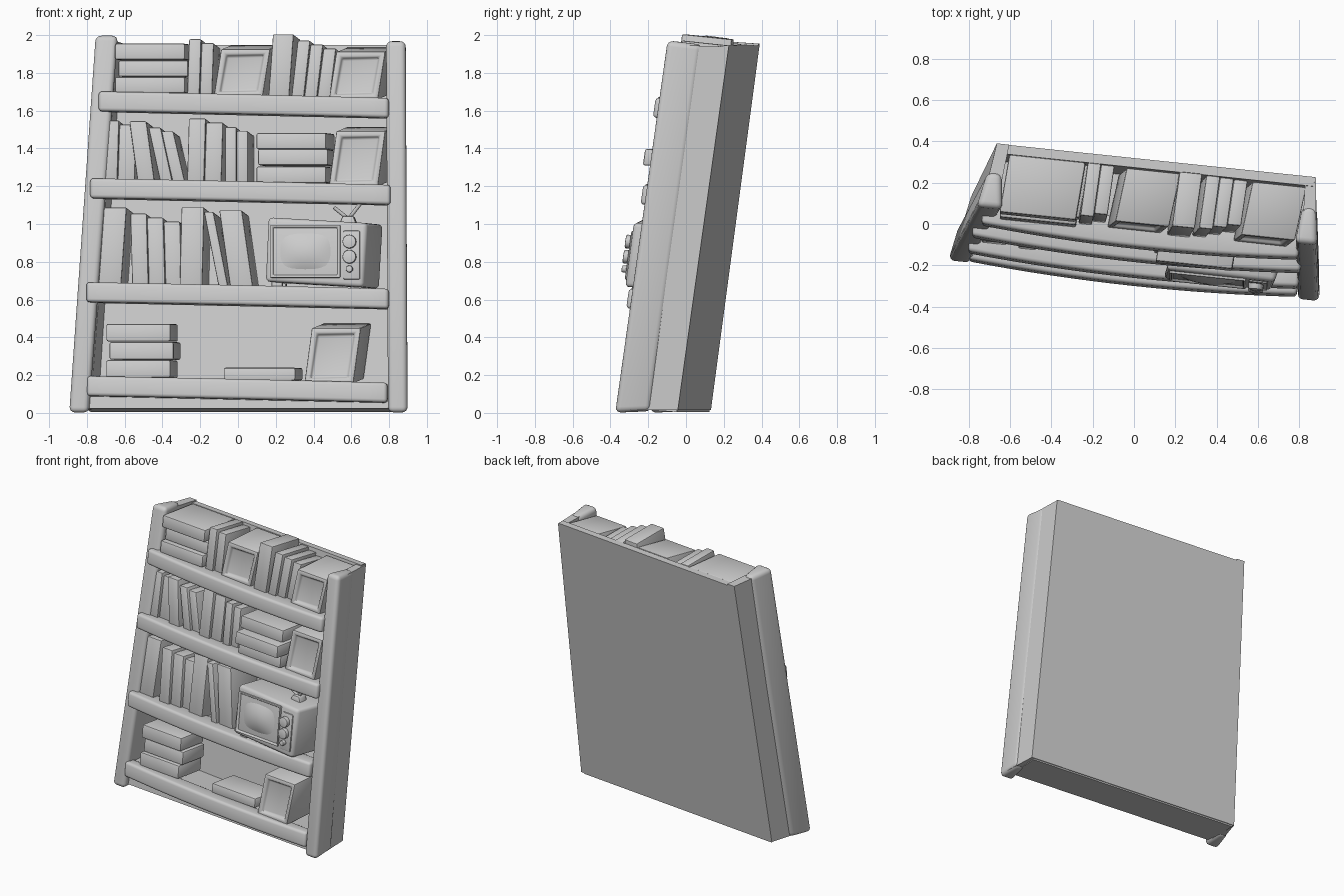
import bpy, bmesh, math
from mathutils import Vector

if "Cube" in bpy.data.objects:
    bpy.data.objects.remove(bpy.data.objects["Cube"])


def P(x, z, d=0.0):
    """Front-view position x, z plus depth d (0 = front plane, 1 = back) in the leaning, turned frame."""
    return Vector((x + 0.03 * d, -0.265 - 0.105 * x + 0.14 * z + 0.30 * d, z - 0.02 * d))


def quad(x0, x1, z0, z1, lean=0.0, lean_right=None):
    """Four-sided front outline whose top is shifted sideways."""
    right = lean if lean_right is None else lean_right
    return [(x0, z0), (x1, z0), (x1 + right, z1), (x0 + lean, z1)]


def disc(x, z, r, n=16):
    return [(x + r * math.cos(math.tau * i / n), z + r * math.sin(math.tau * i / n)) for i in range(n)]


def finish(name, bm, bevel, segs=2):
    bmesh.ops.recalc_face_normals(bm, faces=bm.faces)
    if bevel:
        edges = [e for e in bm.edges if len(e.link_faces) == 2 and e.calc_face_angle() > 0.5]
        bmesh.ops.bevel(bm, geom=edges, offset=bevel, segments=segs, profile=0.5,
                        affect='EDGES', clamp_overlap=True)
    me = bpy.data.meshes.new(name)
    bm.to_mesh(me)
    bm.free()
    bpy.context.collection.objects.link(bpy.data.objects.new(name, me))


def solid(name, front, d0=0.0, d1=0.87, back=None, skew=(0, 0), bevel=0.01, segs=2, inset=None):
    """Prism from a front outline; optional back outline, skew and recessed front panel."""
    bm = bmesh.new()
    back = back or [(x + skew[0], z + skew[1]) for x, z in front]
    f = [bm.verts.new(P(x, z, d0)) for x, z in front]
    b = [bm.verts.new(P(x, z, d1)) for x, z in back]
    face = bm.faces.new(f)
    bm.faces.new(b[::-1])
    n = len(f)
    for i in range(n):
        bm.faces.new((f[i], b[i], b[(i + 1) % n], f[(i + 1) % n]))
    bmesh.ops.recalc_face_normals(bm, faces=bm.faces)
    if inset:
        bmesh.ops.inset_region(bm, faces=[face], thickness=inset, depth=0)
        bmesh.ops.inset_region(bm, faces=[face], thickness=0.014, depth=-0.022)
    finish(name, bm, bevel, segs)


# Case: posts tapering into the sides, back, base
solid("left_post", quad(-.90, -.79, 0, 2, .14, .155), -.03, .55,
      back=quad(-.865, -.795, .02, 1.99, .14), bevel=.03, segs=4)
solid("right_post", quad(.79, .90, 0, 1.97, -.01), -.06, .55,
      back=quad(.81, .88, .02, 1.96, -.01), bevel=.03, segs=4)
solid("left_side", quad(-.87, -.80, .02, 1.975, .14), .2, 1.02, back=quad(-.82, -.76, .035, 1.975, .125), bevel=0)
solid("right_side", quad(.82, .885, .02, 1.95, -.01), .2, 1.02, back=quad(.80, .85, .035, 1.96), bevel=0)
solid("back_panel", quad(-.815, .845, .035, 1.965, .13, 0), .87, 1.02, bevel=0)
solid("base", quad(-.81, .83, .025, .12), .1, 1.0, bevel=0)

# Shelves: bowed front lip and a board behind; each has left x, right x, left top z
SHELVES = [(-.80, .79, .195), (-.80, .80, .69), (-.78, .81, 1.24), (-.735, .80, 1.70)]


def shelf_top(row, x):
    x0, x1, z = SHELVES[row - 1]
    return z - .035 * (x - x0) / (x1 - x0)


for row, (x0, x1, top) in enumerate(SHELVES, 1):
    out = .015 if row == 1 else .045
    bm = bmesh.new()
    loops = []
    for k in range(17):
        t = k / 16
        x = x0 + (x1 - x0) * t
        z = shelf_top(row, x)
        d = -(out + .13 * t * (1 - t)) / .30
        loops.append([bm.verts.new(P(x, *c)) for c in ((z - .105, d), (z, d), (z, .2), (z - .105, .2))])
    for a, b in zip(loops, loops[1:]):
        for j in range(4):
            bm.faces.new((a[j], a[j - 3], b[j - 3], b[j]))
    bm.faces.new(loops[0])
    bm.faces.new(loops[-1][::-1])
    finish(f"shelf_lip_{row}", bm, .018, 3)
    left = -.81 + .07 * top
    solid(f"shelf_board_{row}", [(x, shelf_top(row, x) - s) for x, s in
                                 ((left, .085), (.825, .085), (.825, .008), (left, .008))], .1, .9, bevel=0)

# Upright books in groups: left x, right x, count, height, lean
UPRIGHT = {
    4: [(-.27, -.14, 2, .29, .01), (.16, .27, 1, .325, .025), (.28, .48, 3, .295, .035)],
    3: [(-.73, -.55, 2, .31, .01), (-.53, -.44, 1, .31, -.045), (-.41, -.28, 2, .28, -.065),
        (-.27, -.09, 2, .33, .01), (-.07, .05, 2, .29, 0)],
    2: [(-.74, -.62, 1, .40, .03), (-.56, -.30, 3, .37, -.01), (-.31, -.19, 1, .41, .01),
        (-.10, -.05, 1, .39, -.08), (-.04, .08, 1, .40, -.06)],
}
for row, groups in UPRIGHT.items():
    for g, (x0, x1, n, h, lean) in enumerate(groups, 1):
        w = (x1 - x0) / n
        for k in range(n):
            x = x0 + k * w
            z = shelf_top(row, x)
            solid(f"book_{row}_{g}_{k + 1}", quad(x, x + w, z - .02, z + h - .018 * k, lean),
                  .06 * k + .03 * (g % 2) - .02, skew=(.01, -.01), bevel=.008)

# Stacks of lying books: row, left x, right x, count, thickness, depth, depth step of odd books
for s, (row, x0, x1, n, h, d, step) in enumerate([(4, -.65, -.28, 3, .088, -.06, .08),
                                                  (3, .10, .47, 3, .089, -.12, -.2),
                                                  (1, -.70, -.36, 3, .096, .05, .05),
                                                  (1, -.08, .30, 1, .07, .1, 0)], 1):
    for k in range(n):
        z, odd = shelf_top(row, x0) + h * k - .005, k % 2
        solid(f"lying_book_{s}_{k + 1}", quad(x0 + .015 * odd, x1 + .015 * odd, z, z + h - .003),
              d + step * odd, .75 if row < 4 else .87, skew=(.02, .012), bevel=.01)

# Leaning picture frames with recessed panel: row, left x
for k, (row, x) in enumerate([(4, -.13), (4, .48), (3, .48), (1, .35)], 1):
    z = shelf_top(row, x)
    solid(f"picture_frame_{k}", quad(x, x + .26, z - .015, z + (.24 if row == 4 else .28), .04),
          0, .85, skew=(.03, .04), bevel=.008, inset=.038)

# Television: body, screen surround, bulged screen, knobs, feet, antenna
TD = -.27
solid("tv_body", [(.15, .69), (.67, .66), (.69, 1.0), (.165, 1.03)], TD, .7, skew=(.06, .01), bevel=.022, segs=3)
solid("tv_screen_surround", quad(.18, .55, .71, .99), TD - .04, TD + .1, bevel=.01, inset=.015)
bm = bmesh.new()
steps = [i / 6 - 1 for i in range(13)]
grid = [[bm.verts.new(P(.365 + .158 * u, .85 + .113 * v, TD + .035 - .12 * (1 - u * u) * (1 - v * v)))
         for u in steps] for v in steps]
for lo, hi in zip(grid, grid[1:]):
    for i in range(12):
        bm.faces.new((lo[i], lo[i + 1], hi[i + 1], hi[i]))
finish("tv_screen", bm, 0)
solid("tv_control_panel", quad(.565, .655, .70, .96), TD - .03, TD + .1)
for k, (z, r) in enumerate(((.90, .036), (.82, .036), (.755, .018)), 1):
    solid(f"tv_knob_{k}", disc(.6, z, r), TD - .12, TD + .05, bevel=.005)
for side, x in (("left", .21), ("right", .63)):
    for end, d in (("front", -.15), ("back", .5)):
        solid(f"tv_foot_{end}_{side}", quad(x - .03, x + .03, .65, .72), d, d + .15)
solid("antenna_base", quad(.53, .63, .99, 1.045, .02, -.02), .05, .3, bevel=.012)
for side, tip in (("left", (.505, 1.09)), ("right", (.645, 1.11))):
    cu = bpy.data.curves.new("antenna_rod", 'CURVE')
    cu.dimensions = '3D'
    cu.bevel_depth = .01
    cu.use_fill_caps = True
    sp = cu.splines.new('POLY')
    sp.points.add(1)
    sp.points[0].co = (*P(.58, 1.03, .17), 1)
    sp.points[1].co = (*P(*tip, .1), 1)
    bpy.context.collection.objects.link(bpy.data.objects.new(f"antenna_rod_{side}", cu))

# Smooth rounded edges, keep hard corners
for ob in bpy.context.scene.objects:
    ob.select_set(ob.type == 'MESH')
    if ob.type == 'MESH':
        bpy.context.view_layer.objects.active = ob
bpy.ops.object.shade_smooth_by_angle(angle=math.radians(35))
